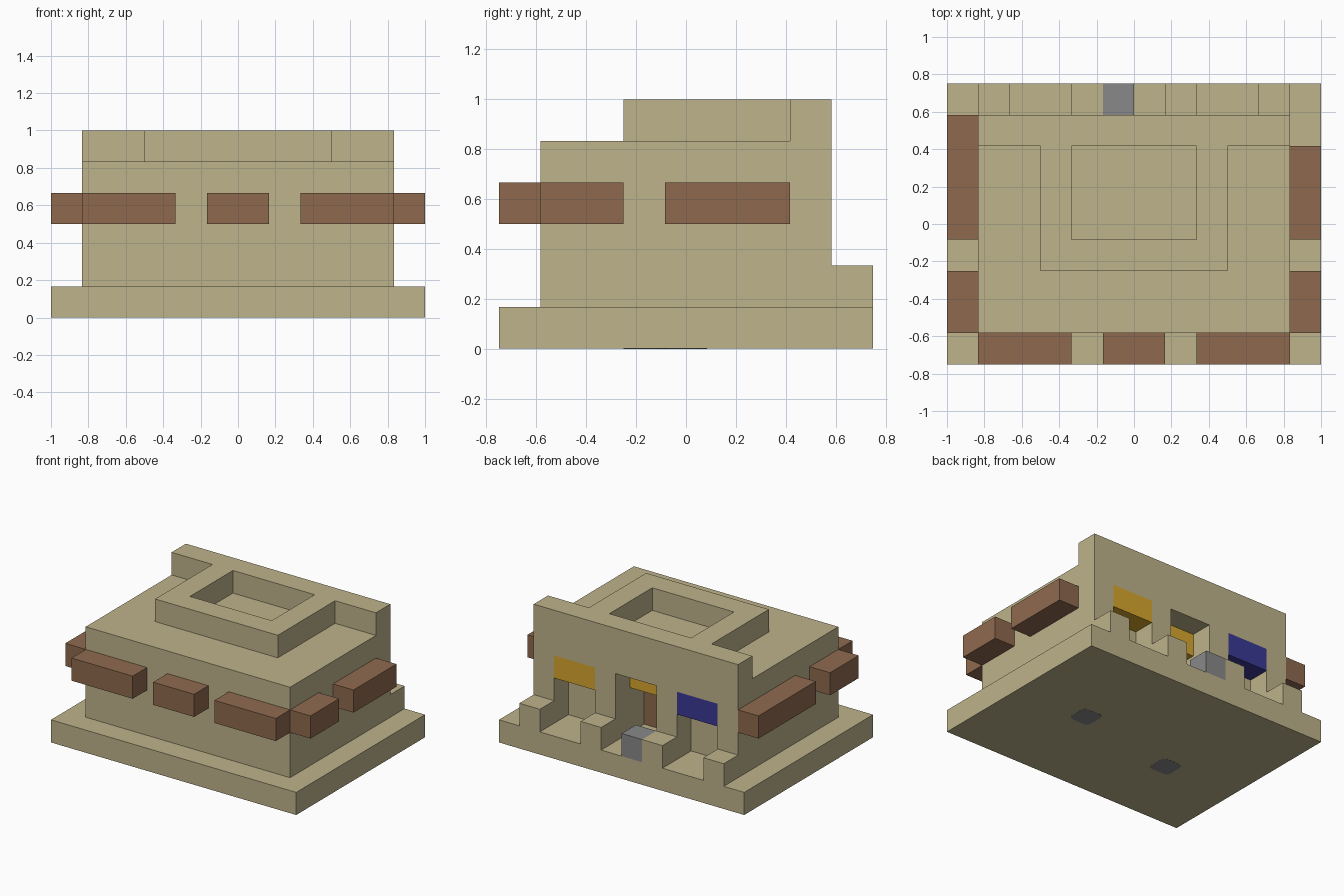
import bpy
import bmesh
from mathutils import Vector

U = 1 / 6  # size of one building block

default = bpy.data.objects.get("Cube")
if default:
    bpy.data.objects.remove(default, do_unlink=True)


def linear(c):
    c /= 255
    return c / 12.92 if c <= 0.04045 else ((c + 0.055) / 1.055) ** 2.4


def material(name, *rgb):
    mat = bpy.data.materials.new(name)
    color = [linear(c) for c in rgb] + [1]
    mat.use_nodes = True
    mat.diffuse_color = color
    bsdf = mat.node_tree.nodes["Principled BSDF"]
    bsdf.inputs["Base Color"].default_value = color
    bsdf.inputs["Roughness"].default_value = 0.9
    return mat


sand = material("sandstone", 190, 179, 139)
brown = material("brown_wood", 143, 106, 79)
grey = material("grey_stone", 137, 137, 138)
yellow = material("yellow_cloth", 214, 166, 45)
blue = material("blue_cloth", 58, 57, 150)


def box(name, mat, x, y, z, chamfer=0):
    """Box from (min, max) ranges in block units; chamfer cuts its upright edges."""
    bm = bmesh.new()
    bmesh.ops.create_cube(bm, size=1)
    for v in bm.verts:
        v.co = Vector([U * (r[0] if c < 0 else r[1]) for c, r in zip(v.co, (x, y, z))])
    if chamfer:
        upright = [e for e in bm.edges if abs(e.verts[0].co.z - e.verts[1].co.z) > 1e-5]
        bmesh.ops.bevel(bm, geom=upright, offset=chamfer * U, segments=2,
                        profile=0.5, affect='EDGES')
    mesh = bpy.data.meshes.new(name)
    bm.to_mesh(mesh)
    bm.free()
    mesh.materials.append(mat)
    obj = bpy.data.objects.new(name, mesh)
    bpy.context.collection.objects.link(obj)
    return obj


def carve(obj, x, y, z):
    """Cut a box-shaped hollow out of an object."""
    cutter = box("cutter", sand, x, y, z)
    cutter.hide_render = True
    mod = obj.modifiers.new("hollow", 'BOOLEAN')
    mod.operation = 'DIFFERENCE'
    mod.solver = 'EXACT'
    mod.object = cutter
    bpy.context.view_layer.objects.active = obj
    bpy.ops.object.modifier_apply(modifier=mod.name)
    bpy.data.objects.remove(cutter, do_unlink=True)


# Ground slab and main building
box("ground_slab", sand, (-6, 6), (-4.5, 4.5), (0, 1))
body = box("building", sand, (-5, 5), (-3.5, 3.5), (1, 5))

# Doorways in the back wall
carve(body, (2, 4), (2.5, 4), (0.5, 4))
carve(body, (-4, -2), (2.5, 4), (0.5, 4))
carve(body, (-1, 1), (1.4, 4), (0.5, 4))

# Awnings over the doorways and the inner door
box("left_awning", yellow, (2, 4), (2.5, 3.5), (3, 4))
box("right_awning", blue, (-4, -2), (2.5, 3.5), (3, 4))
box("middle_awning", yellow, (-1, 1), (1.4, 2.5), (3, 4))
box("inner_door", brown, (-1, 1), (1.4, 1.5), (1, 3))

# Roof parapet and open roof box
box("parapet", sand, (-5, 5), (2.5, 3.5), (5, 6))
roof = box("roof_box", sand, (-3, 3), (-1.5, 2.5), (5, 6))
carve(roof, (-2, 2), (-0.5, 3), (4.5, 6.5))

# Low posts between the doorways, and the grey step
for side, label in ((1, "left"), (-1, "right")):
    for inner in (1, 4):
        ends = sorted((side * inner, side * (inner + 1)))
        place = "inner" if inner == 1 else "outer"
        box(f"{label}_{place}_post", sand, ends, (3.5, 4.5), (1, 2))
box("grey_step", grey, (-1, 0), (3.5, 4.5), (1, 2))

# Wooden beams around the walls
for i, span in enumerate(((-5, -2), (-1, 1), (2, 5))):
    box(f"front_beam_{i + 1}", brown, span, (-4.5, -3.5), (3, 4))
for label, x, back_end in (("left", (5, 6), 2.5), ("right", (-6, -5), 3.5)):
    box(f"{label}_front_beam", brown, x, (-3.5, -1.5), (3, 4))
    box(f"{label}_back_beam", brown, x, (-0.5, back_end), (3, 4))

# Grey studs set in the underside
for label, x, y in (("left", 2.5, 0), ("right", -2.5, -1)):
    box(f"{label}_base_stud", grey, (x - 0.5, x + 0.5), (y - 0.5, y + 0.5),
        (-0.006, 0.03), chamfer=0.2)
